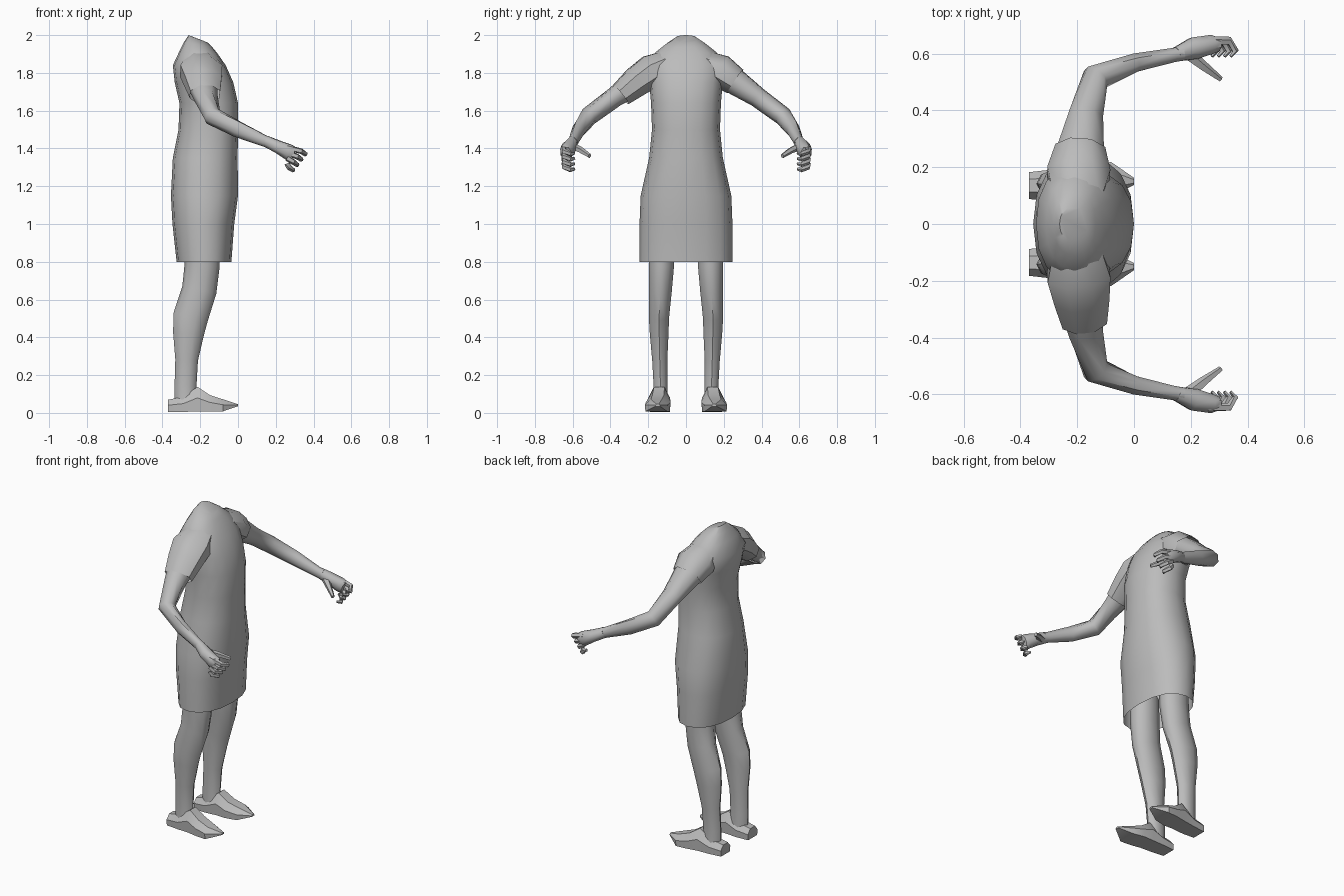
import bpy, bmesh, math
from mathutils import Vector

if "Cube" in bpy.data.objects:
    bpy.data.objects.remove(bpy.data.objects["Cube"])

grey = bpy.data.materials.new("plain grey")
grey.diffuse_color = (0.5, 0.5, 0.5, 1)
grey.use_nodes = True
grey.node_tree.nodes["Principled BSDF"].inputs["Base Color"].default_value = grey.diffuse_color


def finish(name, bm, angle=50):
    bmesh.ops.recalc_face_normals(bm, faces=bm.faces)
    me = bpy.data.meshes.new(name)
    bm.to_mesh(me)
    bm.free()
    me.materials.append(grey)
    ob = bpy.data.objects.new(name, me)
    bpy.context.collection.objects.link(ob)
    bpy.ops.object.select_all(action='DESELECT')
    ob.select_set(True)
    bpy.context.view_layer.objects.active = ob
    bpy.ops.object.shade_smooth_by_angle(angle=math.radians(angle))
    return ob


def skin(bm, loops, cap_start=True, cap_end=True):
    rows = [[bm.verts.new(p) for p in loop] for loop in loops]
    n = len(rows[0])
    for a, b in zip(rows, rows[1:]):
        for i in range(n):
            j = (i + 1) % n
            bm.faces.new((a[i], a[j], b[j], b[i]))
    if cap_start:
        bm.faces.new(rows[0])
    if cap_end:
        bm.faces.new(rows[-1])


def tube(name, rings, side, n=8, ref=(0, 0, 1), caps=(True, True)):
    """Rings are (x, y, z, side radius, up radius); side mirrors y."""
    pts = [Vector((r[0], r[1] * side, r[2])) for r in rings]
    loops = []
    for i, (p, r) in enumerate(zip(pts, rings)):
        t = (pts[min(i + 1, len(pts) - 1)] - pts[max(i - 1, 0)]).normalized()
        u = t.cross(Vector(ref)).normalized()
        v = u.cross(t)
        loops.append([p + u * r[3] * math.cos(a) + v * r[4] * math.sin(a)
                      for a in (math.tau * (k + .5) / n for k in range(n))])
    bm = bmesh.new()
    skin(bm, loops, *caps)
    return finish(name, bm)


# Dress body: z, back x, front x, half width, forward tilt
dress = [(.80, -.325, -.035, .247, .0), (1.0, -.347, -.02, .246, 0),
         (1.15, -.355, .0, .24, 0), (1.35, -.345, -.002, .195, 0),
         (1.5, -.315, .0, .18, 0), (1.64, -.31, .0, .185, 0),
         (1.75, -.335, -.025, .195, 0), (1.84, -.345, -.065, .205, 0),
         (1.91, -.31, -.11, .16, .005), (1.95, -.285, -.135, .11, .015),
         (1.98, -.262, -.16, .06, .02)]


def power(c):
    return math.copysign(abs(c) ** .88, c)


loops = []
for z, x0, x1, hy, tilt in dress:
    loops.append([((x0 + x1) / 2 + (x1 - x0) / 2 * power(math.cos(a)),
                   hy * power(math.sin(a)), z - tilt * math.cos(a))
                  for a in (math.tau * k / 16 for k in range(16))])
bm = bmesh.new()
skin(bm, loops, cap_start=False)
finish("dress", bm)

# Sleeves: the far one is shorter and lies close on the arm
tube("long_sleeve", [(-.2, -.08, 1.86, .09, .07), (-.195, -.18, 1.81, .12, .095),
                     (-.185, -.26, 1.755, .105, .085), (-.175, -.345, 1.685, .085, .068)],
     1, caps=(True, False))
tube("short_sleeve", [(-.2, .08, 1.86, .09, .07), (-.195, .18, 1.81, .12, .095),
                      (-.19, .26, 1.755, .095, .08)], 1, caps=(True, False))

for s, label in ((-1, "right"), (1, "left")):
    # Arm from shoulder through elbow to wrist
    tube(label + "_arm", [(-.195, .15, 1.82, .09, .08), (-.19, .25, 1.76, .09, .075),
                          (-.17, .38, 1.67, .065, .055), (-.135, .515, 1.57, .05, .05),
                          (0, .567, 1.5, .035, .045), (.14, .595, 1.44, .027, .032),
                          (.17, .6, 1.43, .027, .032)], s)
    # Palm
    tube(label + "_palm", [(.15, .598, 1.437, .027, .032), (.21, .618, 1.41, .042, .035),
                           (.27, .632, 1.38, .036, .045), (.295, .632, 1.37, .025, .04)], s)
    # Thumb reaching inward
    tube(label + "_thumb", [(.19, .6, 1.41, .025, .02), (.245, .555, 1.39, .018, .017),
                            (.305, .51, 1.36, .010, .012)], s, n=5)
    # Four curled fingers
    for k in range(4):
        z = 1.405 - .028 * k
        x = .335 - .022 * k
        tube(f"{label}_finger_{k + 1}", [(.26, .645, z, .016, .016),
                                         (x, .645, z - .02, .015, .015),
                                         (x + .022, .61, z - .035, .012, .013),
                                         (x + .005, .59, z - .03, .006, .008)], s, n=5)
    # Leg with bent knee and calf
    tube(label + "_leg", [(-.185, .13, .95, .075, .09), (-.19, .13, .78, .07, .093),
                          (-.205, .135, .65, .063, .092), (-.25, .143, .51, .056, .093),
                          (-.262, .142, .42, .052, .082), (-.272, .139, .28, .042, .06),
                          (-.278, .135, .14, .038, .058), (-.275, .135, .06, .042, .06)],
         s, n=10, ref=(1, 0, 0))
    # Foot: x, y centre, half width, sole height, top height
    foot = [(-.37, .135, .045, .005, .07), (-.29, .137, .052, .005, .085),
            (-.215, .142, .055, .008, .138), (-.15, .147, .062, .008, .095),
            (-.08, .157, .058, .008, .072), (0, .15, .012, .035, .046)]
    loops = []
    for x, y, w, z0, z1 in foot:
        loops.append([(x + dx, s * (y + w * f), z) for f, z, dx in (
            (-1, z0, 0), (1, z0, 0), (1.05, z0 + (z1 - z0) * .55, 0),
            (.5, z1, 0), (-.5, z1, 0), (-1.05, z0 + (z1 - z0) * .55, 0))])
    bm = bmesh.new()
    skin(bm, loops)
    finish(label + "_foot", bm, 35)
